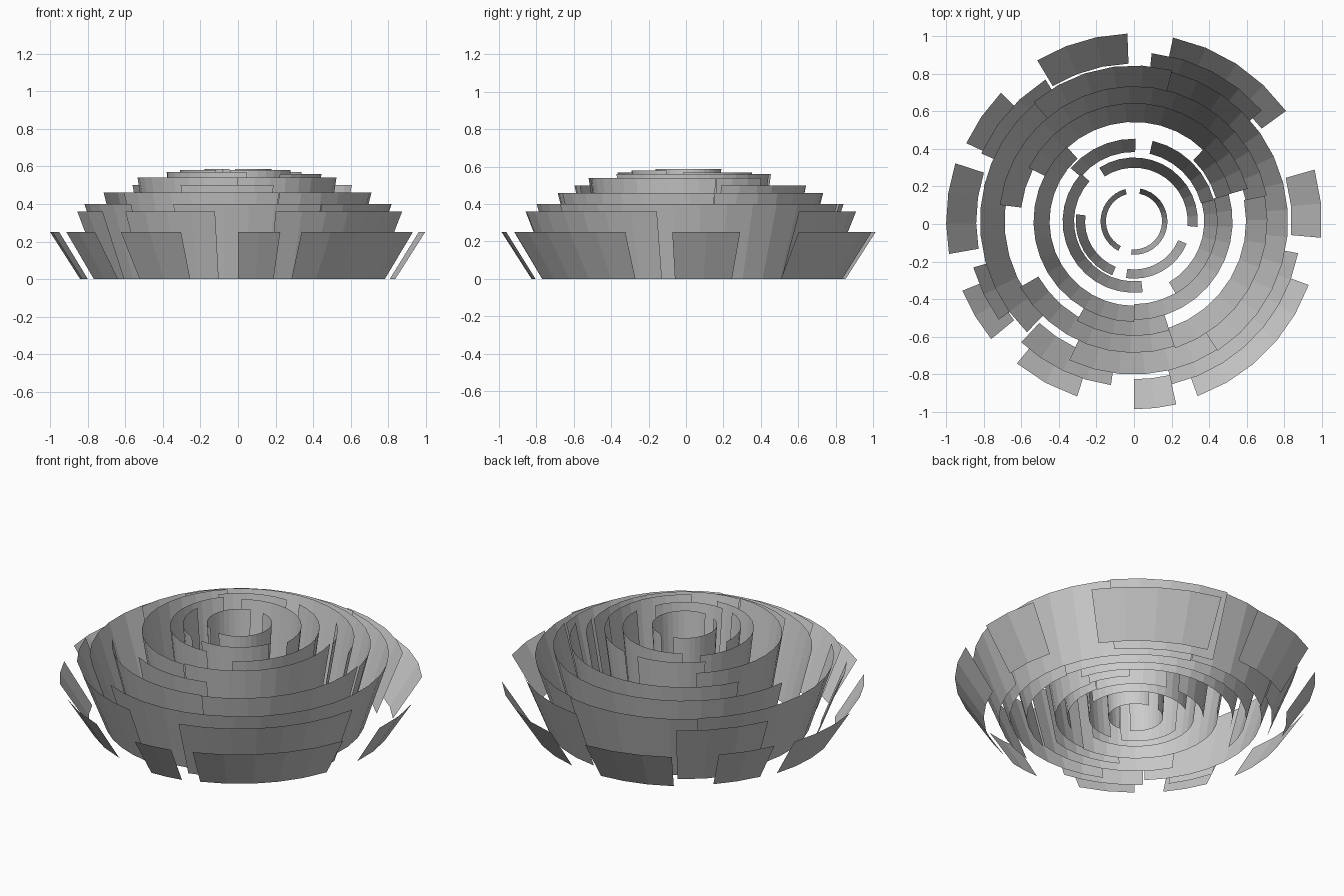
import bpy, bmesh, math

if "Cube" in bpy.data.objects:
    bpy.data.objects.remove(bpy.data.objects["Cube"])

CENTRE_Y = 0.014   # the rings sit slightly behind the bounding-box centre
TAPER = 0.84       # foot radius / rim radius
STEP = 10.0        # degrees per flat facet


def petal_ring(name, height, petals):
    """Ring of thin flared wall pieces: (start angle, end angle, rim radius)."""
    bm = bmesh.new()
    for a0, a1, radius in petals:
        n = max(2, round((a1 - a0) / STEP))
        previous = None
        for i in range(n + 1):
            a = math.radians(a0 + (a1 - a0) * i / n)
            c, s = math.cos(a), math.sin(a)
            foot = bm.verts.new((c * radius * TAPER, s * radius * TAPER + CENTRE_Y, 0))
            rim = bm.verts.new((c * radius, s * radius + CENTRE_Y, height))
            if previous:
                bm.faces.new((previous[0], foot, rim, previous[1]))
            previous = (foot, rim)
    mesh = bpy.data.meshes.new(name)
    bm.to_mesh(mesh)
    bm.free()
    obj = bpy.data.objects.new(name, mesh)
    bpy.context.collection.objects.link(obj)
    return obj


# Outermost ring, many short petals
petal_ring("petals_outer", 0.25, [
    (36, 78, 1.0), (92, 121, 1.0), (136, 155, 0.985), (162, 190, 1.0),
    (202, 219.5, 0.985), (230.5, 252, 0.98), (270, 283, 1.0),
    (290, 340, 0.99), (355, 376, 1.0)])

# Second and third rings
petal_ring("petals_second", 0.36, [
    (41, 84, 0.90), (122, 156, 0.89), (196, 216, 0.89),
    (227, 262, 0.88), (283, 349, 0.89)])
petal_ring("petals_third", 0.40, [
    (76, 130, 0.83), (130, 167, 0.82), (165, 226, 0.82),
    (245, 303, 0.815), (303, 436, 0.82)])

# Middle rings
petal_ring("petals_fourth", 0.46, [
    (11, 173, 0.72), (210, 288, 0.70), (288, 371, 0.71)])
petal_ring("petals_fifth", 0.50, [
    (16, 153, 0.63), (240, 288, 0.61)])
petal_ring("petals_sixth", 0.54, [
    (132, 270, 0.535), (270, 376, 0.525), (16, 46, 0.54)])

# Inner rings
petal_ring("petals_seventh", 0.56, [
    (89, 140, 0.44), (15, 77, 0.44), (300, 375, 0.445)])
petal_ring("petals_eighth", 0.57, [
    (138, 277, 0.38), (-5, 123, 0.34)])
petal_ring("petals_ninth", 0.58, [
    (173, 248, 0.31), (262, 337, 0.305)])

# Central cup
petal_ring("petals_core", 0.587, [
    (-95, 79, 0.178), (105, 242, 0.178)])
